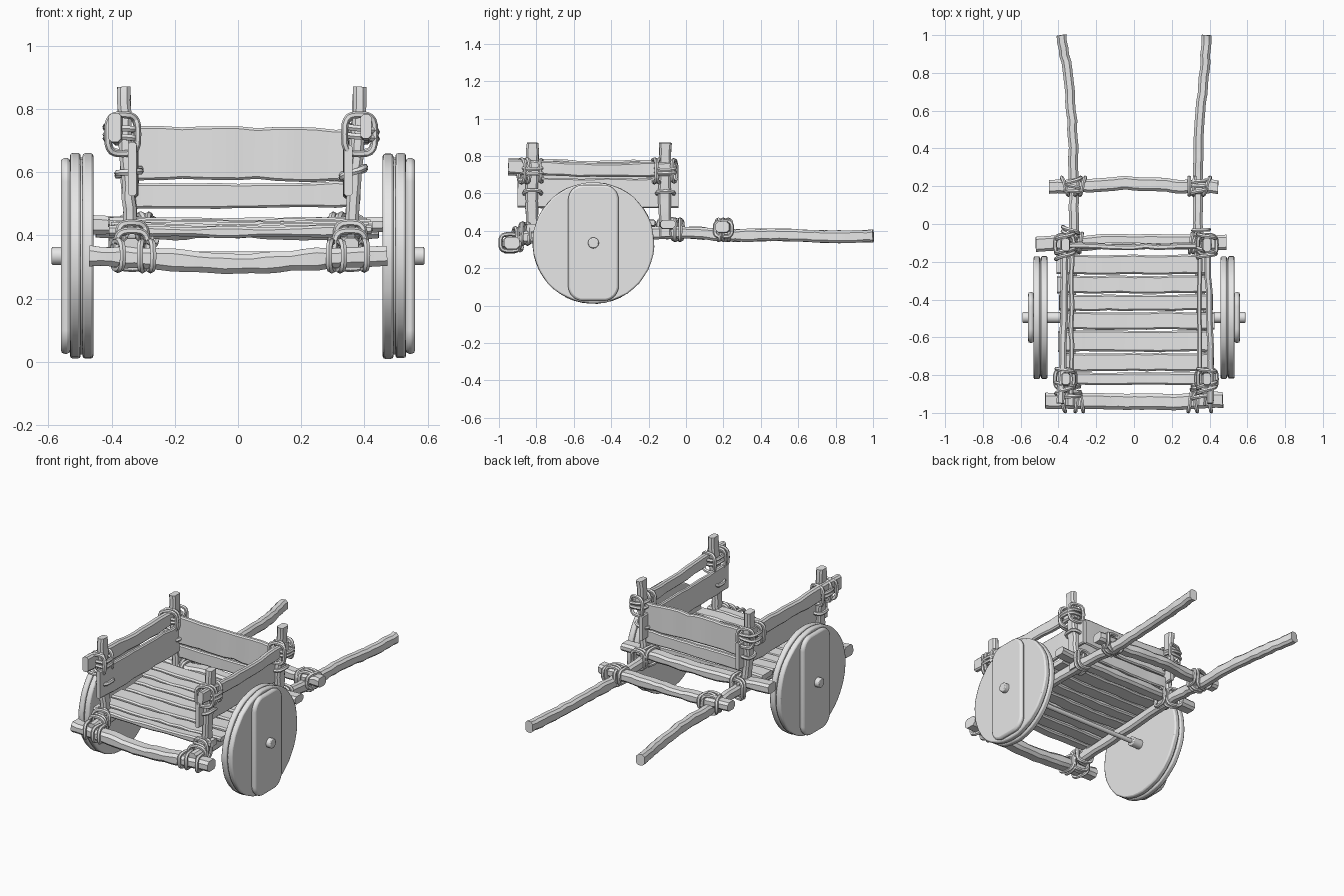
import bpy, bmesh, math, random
from mathutils import Vector

random.seed(4)
cube = bpy.data.objects.get("Cube")
if cube:
    bpy.data.objects.remove(cube, do_unlink=True)

wood = bpy.data.materials.new("weathered grey wood")
wood.use_nodes = True
GREY = (0.8, 0.8, 0.8, 1)
wood.diffuse_color = GREY
wood.node_tree.nodes["Principled BSDF"].inputs["Base Color"].default_value = GREY


def finish(name, bm, bevel=0):
    bmesh.ops.recalc_face_normals(bm, faces=bm.faces)
    mesh = bpy.data.meshes.new(name)
    bm.to_mesh(mesh)
    bm.free()
    mesh.materials.append(wood)
    mesh.shade_smooth()
    mesh.set_sharp_from_angle(angle=math.radians(35))
    obj = bpy.data.objects.new(name, mesh)
    bpy.context.collection.objects.link(obj)
    if bevel:
        mod = obj.modifiers.new("worn edges", "BEVEL")
        mod.width, mod.segments = bevel, 2
    return obj


def spline(points, steps):
    """Catmull-Rom curve through the points."""
    pts = [Vector(p) for p in points]
    ext = [2 * pts[0] - pts[1]] + pts + [2 * pts[-1] - pts[-2]]
    out = []
    for a, b, c, d in zip(ext, ext[1:], ext[2:], ext[3:]):
        for i in range(steps):
            t = i / steps
            out.append(b + (c - a) * t / 2 + (2 * a - 5 * b + 4 * c - d) * t * t / 2
                       + (3 * b - a - 3 * c + d) * t ** 3 / 2)
    return out + [pts[-1]]


def section(w, h, chamfer):
    """Chamfered rectangle."""
    x, y = w / 2, h / 2
    c = chamfer * min(w, h)
    return [(x, y - c), (x - c, y), (c - x, y), (-x, y - c),
            (-x, c - y), (c - x, -y), (x - c, -y), (x, c - y)]


def sweep(name, path, profile, up=(0, 0, 1), rough=0.0, closed=False):
    """Carry a profile along a path, with hand-hewn unevenness."""
    bm = bmesh.new()
    n, rings = len(path), []
    for i, p in enumerate(path):
        if closed:
            t = path[(i + 1) % n] - path[i - 1]
        else:
            t = path[min(i + 1, n - 1)] - path[max(i - 1, 0)]
        t.normalize()
        side = t.cross(Vector(up)).normalized()
        top = side.cross(t)
        sx, sy = (random.uniform(-rough, rough) for _ in range(2))
        rings.append([bm.verts.new(p + side * (u + sx) + top * (v + sy * (1 if v > 0 else -1)))
                      for u, v in profile])
    pairs = list(zip(rings, rings[1:]))
    if closed:
        pairs.append((rings[-1], rings[0]))
    else:
        bm.faces.new(rings[0])
        bm.faces.new(rings[-1])
    m = len(profile)
    for a, b in pairs:
        for j in range(m):
            bm.faces.new((a[j], a[(j + 1) % m], b[(j + 1) % m], b[j]))
    return finish(name, bm)


def timber(name, points, w, h, up=(0, 0, 1), rough=0.004, chamfer=0.25, steps=6):
    return sweep(name, spline(points, steps), section(w, h, chamfer), up, rough)


def rope(name, centre, axis, a, b, turns=2):
    """Loops of cord in the plane across the given axis."""
    normal = Vector([axis == k for k in "xyz"])
    u = Vector((0, 1, 0)) if axis == "x" else Vector((1, 0, 0))
    v = normal.cross(u)
    cord = [(0.011 * math.cos(k * math.pi / 3), 0.011 * math.sin(k * math.pi / 3)) for k in range(6)]
    for k in range(turns):
        shift = (k - (turns - 1) / 2) * 0.026
        tilt = random.uniform(-0.02, 0.02)
        path = []
        for i in range(20):
            q = i * math.tau / 20
            c, s = math.cos(q), math.sin(q)
            path.append(Vector(centre) + normal * (shift + tilt * c)
                        + u * a * math.copysign(abs(c) ** 0.6, c)
                        + v * b * math.copysign(abs(s) ** 0.6, s))
        sweep(name, path, cord, normal, closed=True)


def prism(name, x0, x1, cy, cz, flat_y, flat_z, r, bevel=0, wobble=0.0):
    """Rounded outline in the side plane, extruded along x."""
    bm = bmesh.new()
    ring = []
    for i in range(48):
        q = (i + 0.5) * math.tau / 48
        c, s = math.cos(q), math.sin(q)
        rr = r + random.uniform(-wobble, wobble)
        ring.append(bm.verts.new((x0, cy + math.copysign(flat_y, c) + rr * c,
                                  cz + math.copysign(flat_z, s) + rr * s)))
    face = bm.faces.new(ring)
    out = bmesh.ops.extrude_face_region(bm, geom=[face])
    moved = [g for g in out["geom"] if isinstance(g, bmesh.types.BMVert)]
    bmesh.ops.translate(bm, verts=moved, vec=(x1 - x0, 0, 0))
    return finish(name, bm, bevel)


AY, AZ = -0.495, 0.335
# Wheels: two disc layers, a core, an outer plank and an axle stub
for s, side in ((1, "left"), (-1, "right")):
    prism(f"{side}_wheel_inner_disc", s * 0.458, s * 0.492, AY, AZ, 0, 0, 0.325, 0.008, 0.002)
    prism(f"{side}_wheel_core", s * 0.485, s * 0.505, AY, AZ, 0, 0, 0.312)
    prism(f"{side}_wheel_outer_disc", s * 0.498, s * 0.532, AY, AZ, 0, 0, 0.325, 0.008, 0.002)
    prism(f"{side}_wheel_plank", s * 0.53, s * 0.561, AY, AZ, 0.055, 0.23, 0.08, 0.012)
    prism(f"{side}_axle_end", s * 0.39, s * 0.59, AY, AZ, 0, 0, 0.029, 0.005)
prism("axle_rod", -0.4, 0.4, AY, AZ, 0, 0, 0.014)

# Long shafts that end as pulling handles
for s, side in ((1, "left"), (-1, "right")):
    o = 0.01
    timber(f"{side}_shaft", [(s * 0.345 + o, -0.96, 0.36), (s * 0.345 + o, -0.5, 0.38),
                             (s * 0.33 + o, 0, 0.39), (s * 0.33 + o, 0.22, 0.375),
                             (s * 0.335 + o, 0.5, 0.378), (s * 0.36 + o, 0.78, 0.368),
                             (s * 0.385, 1, 0.372)], 0.052, 0.066, rough=0.003)

# Cross bars
timber("front_cross_bar", [(-0.47, -0.935, 0.335), (-0.25, -0.94, 0.325), (0, -0.94, 0.31),
                           (0.25, -0.94, 0.325), (0.47, -0.93, 0.335)], 0.085, 0.066)
timber("rear_bed_bar", [(-0.52, -0.105, 0.435), (0, -0.095, 0.425), (0.49, -0.1, 0.435)], 0.08, 0.055)
timber("handle_cross_bar", [(-0.45, 0.2, 0.42), (-0.2, 0.205, 0.415), (0, 0.215, 0.42),
                            (0.25, 0.2, 0.415), (0.445, 0.195, 0.42)], 0.072, 0.055)

# Floor planks, rising slightly towards the back
edges = [-0.855, -0.782, -0.68, -0.562, -0.462, -0.37, -0.27, -0.16]
for a, b in zip(edges, edges[1:]):
    y = (a + b) / 2
    z = 0.452 + y * 0.045
    e = random.uniform(-0.015, 0.015)
    timber("floor_plank", [(-0.4 + e, y, z), (0, y, z - 0.005), (0.415 + e, y, z)],
           b - a - 0.008, 0.034, rough=0.003)

# Corner posts
for s, side in ((1, "left"), (-1, "right")):
    for y, end in ((-0.82, "front"), (-0.11, "rear")):
        timber(f"{end}_{side}_post", [(s * 0.345 + 0.01, y, 0.37), (s * 0.36 + 0.01, y - 0.005, 0.6),
                                      (s * 0.375 + 0.012, y, 0.87)],
               0.042, 0.066, up=(0, 1, 0), rough=0.003)

# Side rails outside the posts, boards inside them
timber("left_top_rail", [(0.405, -0.95, 0.745), (0.4, -0.5, 0.725), (0.385, -0.07, 0.73)], 0.035, 0.075)
timber("right_top_rail", [(-0.39, -0.95, 0.742), (-0.37, -0.5, 0.73), (-0.365, -0.07, 0.735)], 0.04, 0.09)
timber("left_side_board", [(0.35, -0.9, 0.605), (0.345, -0.5, 0.6), (0.345, -0.04, 0.6)], 0.026, 0.16)
timber("right_side_board", [(-0.335, -0.9, 0.61), (-0.33, -0.5, 0.61), (-0.33, -0.04, 0.605)], 0.026, 0.175)

# Rear panel
timber("rear_upper_board", [(-0.35, -0.115, 0.66), (0, -0.12, 0.66), (0.37, -0.115, 0.652)], 0.03, 0.168)
timber("rear_lower_board", [(-0.35, -0.11, 0.525), (0, -0.112, 0.525), (0.37, -0.11, 0.53)], 0.028, 0.08)

# Rope lashings at every joint
for s in (1, -1):
    x = s * 0.345 + 0.01
    rope("front_bar_lashing", (x - s * 0.045, -0.94, 0.335), "x", 0.052, 0.045)
    rope("front_bar_lashing", (x + s * 0.045, -0.94, 0.337), "x", 0.052, 0.045, 1)
    rope("front_bar_lashing", (x, -0.9, 0.355), "y", 0.05, 0.06)
    rope("post_foot_lashing", (x, -0.86, 0.385), "y", 0.045, 0.055)
    rope("bed_bar_lashing", (x - s * 0.04, -0.1, 0.415), "x", 0.05, 0.05)
    rope("bed_bar_lashing", (x, -0.045, 0.405), "y", 0.042, 0.055)
    rope("handle_bar_lashing", (x - s * 0.05, 0.2, 0.41), "x", 0.046, 0.042)
    rope("handle_bar_lashing", (x + s * 0.03, 0.2, 0.41), "x", 0.046, 0.042, 1)
    rope("handle_bar_lashing", (x - s * 0.01, 0.2, 0.405), "y", 0.044, 0.055, 3)
    for y in (-0.82, -0.11):
        rope("rail_lashing", (s * 0.378 + 0.01, y, 0.725), "z", 0.05, 0.052)
        rope("rail_lashing", (s * 0.375 + 0.01, y - 0.045, 0.72), "y", 0.048, 0.062)
        rope("rail_lashing", (s * 0.375 + 0.01, y + 0.045, 0.72), "y", 0.046, 0.058, 1)
        rope("board_lashing", (s * 0.355 + 0.01, y, 0.6), "z", 0.036, 0.045, 1)
